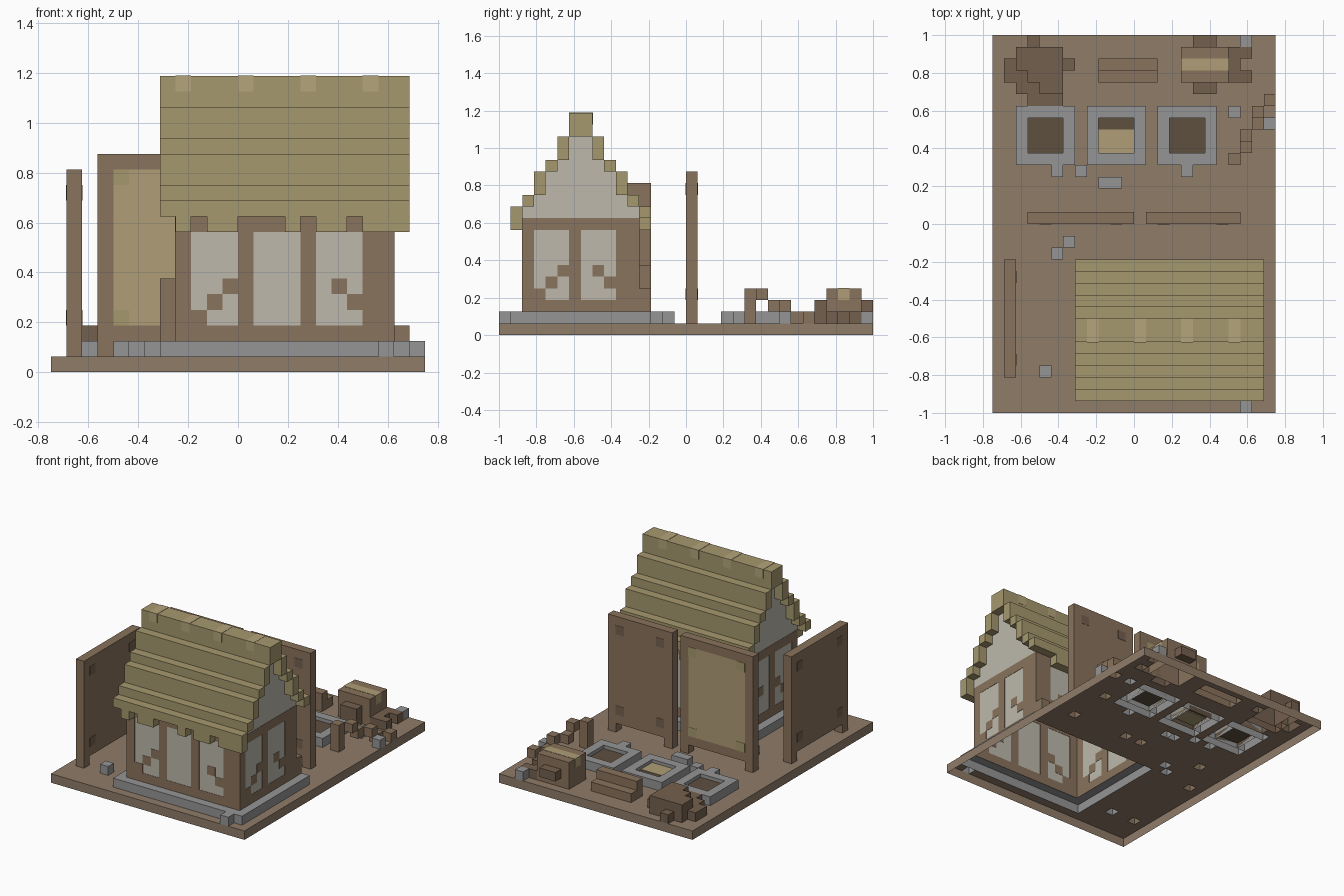
import bpy, bmesh

if "Cube" in bpy.data.objects:
    bpy.data.objects.remove(bpy.data.objects["Cube"])

U = 1 / 16          # one block
E = 0.03            # how far flat inlays stand proud, in blocks
mats, footprints = {}, []
COL = dict(earth="8F7C69", timber="8A735D", dark="74604E", cream="BDB9AC", thatch="A6986E",
           straw="B5A57C", cloth="AF9E76", stone="949594", soil="5F5040")


def material(key):
    if key not in mats:
        m = bpy.data.materials.new(key)
        rgb = [int(COL[key][i:i + 2], 16) / 255 for i in (0, 2, 4)]
        m.diffuse_color = [((c + .055) / 1.055) ** 2.4 for c in rgb] + [1]
        m.use_nodes = True
        m.node_tree.nodes["Principled BSDF"].inputs["Base Color"].default_value = m.diffuse_color
        mats[key] = m
    return mats[key]


def finish(name, bm, col):
    bmesh.ops.remove_doubles(bm, verts=bm.verts, dist=1e-5)
    me = bpy.data.meshes.new(name)
    bm.to_mesh(me)
    bm.free()
    me.materials.append(material(col))
    ob = bpy.data.objects.new(name, me)
    bpy.context.collection.objects.link(ob)


def add_box(bm, b, skip=""):
    """Box in block units; skip lists omitted sides: x X y Y z Z."""
    x0, x1, y0, y1, z0, z1 = [c * U for c in b]
    v = [bm.verts.new((x, y, z)) for x in (x0, x1) for y in (y0, y1) for z in (z0, z1)]
    sides = dict(x=(0, 1, 3, 2), X=(4, 6, 7, 5), y=(0, 4, 5, 1),
                 Y=(2, 3, 7, 6), z=(0, 2, 6, 4), Z=(1, 5, 7, 3))
    for k, f in sides.items():
        if k not in skip:
            bm.faces.new([v[i] for i in f])


def boxes(name, col, items, skip=""):
    bm = bmesh.new()
    for b in items:
        ground = b[4] == 1          # blocks on the ground are open below
        if ground:
            footprints.append(b[:4])
        add_box(bm, b, skip + ("z" if ground else ""))
    finish(name, bm, col)


def sheet(bm, x0, x1, y0, y1, z, holes):
    """Flat grid of block faces with rectangular holes."""
    for x in range(x0, x1):
        for y in range(y0, y1):
            if any(h[0] <= x < h[1] and h[2] <= y < h[3] for h in holes):
                continue
            bm.faces.new([bm.verts.new(((x + i) * U, (y + j) * U, z * U))
                          for i, j in ((0, 0), (1, 0), (1, 1), (0, 1))])


# Foundation rim around the open house
HX0, HX1, HY0, HY1 = -4, 10, -14, -4
bm = bmesh.new()
add_box(bm, (-5, 11, -15, -3, 1, 2), "zZ")
sheet(bm, -5, 11, -15, -3, 2, [(HX0, HX1, HY0, HY1)])
footprints.append((-5, 11, -15, -3))
finish("foundation", bm, "stone")

# Plaster walls and stepped gables
boxes("plaster_walls", "cream", [(HX0, HX1, HY0, HY1, 2, 10)], "zZ")
tiers = [(-14, -4, 10, 11), (-13, -5, 11, 12), (-12, -6, 12, 14), (-11, -7, 14, 15), (-10, -8, 15, 17)]
boxes("gables", "cream", [(HX0, HX1, *t) for t in tiers], "zZyY")

# Timber framing flush on the walls
long_side = [(-4, 10, 2, 3), (-4, 10, 9, 10)] + \
    [(a, b, 3, 9) for a, b in ((-4, -3), (0, 1), (4, 5), (8, 10))] + \
    [(-1, 0, 5, 6), (-2, -1, 4, 5), (-3, -2, 3, 4), (6, 7, 5, 6), (7, 8, 4, 5)]
short_side = [(-14, -4, 2, 3), (-14, -4, 9, 10)] + \
    [(a, b, 3, 9) for a, b in ((-14, -13), (-10, -9), (-6, -4))] + \
    [(-11, -10, 5, 6), (-12, -11, 4, 5), (-13, -12, 3, 4), (-8, -7, 5, 6), (-7, -6, 4, 5)]
for label, y in (("front", HY0), ("back", HY1)):
    boxes(label + "_timbers", "timber", [(a, b, y - E, y + E, c, d) for a, b, c, d in long_side])
for label, x in (("left", HX0), ("right", HX1)):
    boxes(label + "_timbers", "timber", [(x - E, x + E, a, b, c, d) for a, b, c, d in short_side])
boxes("broken_timbers", "timber", [(-5, -4, -4, -3, 2, 6), (9, 10, -4, -3, 2, 4)])

# Stepped thatch, mirrored about the ridge at y = -9
steps = [(-15, -14, 10, 11), (-14, -13, 11, 12), (-13, -12, 12, 14), (-12, -11, 14, 15), (-11, -10, 15, 17)]
rows = [(-5, 11, *s) for s in steps] + [(-5, 11, -18 - s[1], -18 - s[0], s[2], s[3]) for s in steps]
boxes("thatch_roof", "thatch", rows + [(-5, 11, -10, -8, 17, 19)])
boxes("ragged_front_eave", "thatch",
      [(a, b, -15, -14, 9, 10) for a, b in ((-4, -3), (-2, 0), (3, 4), (5, 7), (8, 11))])
boxes("ragged_back_eave", "thatch",
      [(a, b, -4, -3, 9, 10) for a, b in ((-4, -2), (0, 3), (5, 8))])
boxes("ridge_straw", "straw",
      [(x, x + 1, -10 - E, -8 + E, 18, 19 + E) for x in (-4, 0, 4, 8)])


# Hide-drying frames: two legs, rails and an infill sheet
def screen(name, a0, a1, at, top, fill, along_x):
    def place(a, b, c, d, e=0):
        if along_x:
            return (a, b, at - e, at + 1 + e, c, d)
        return (at - e, at + 1 + e, a, b, c, d)
    boxes(name + "_frame", "timber", [
        place(a0, a0 + 1, 1, top), place(a1 - 1, a1, 1, top),
        place(a0 + 1, a1 - 1, 2, 3), place(a0 + 1, a1 - 1, top - 1, top)])
    boxes(name + "_sheet", fill, [place(a0 + 1, a1 - 1, 3, top - 1)])
    boxes(name + "_corners", "thatch" if fill == "cloth" else "dark",
          [place(a, a + 1, z, z + 1, E) for a in (a0 + 1, a1 - 2) for z in (3, top - 2)])


screen("pale_screen", -9, 0, 0, 14, "cloth", True)
screen("brown_screen", 1, 9, 0, 14, "timber", True)
screen("side_screen", -13, -3, -11, 13, "timber", False)

# Stone-edged garden beds
for i, x in enumerate((-10, -4, 2)):
    boxes(f"bed_edge_{i}", "stone", [
        (x, x + 5, 5, 6, 1, 2), (x, x + 5, 9, 10, 1, 2),
        (x, x + 1, 6, 9, 1, 2), (x + 4, x + 5, 6, 9, 1, 2)])
    boxes(f"bed_soil_{i}", "soil", [(x + 1, x + 4, 6, 9, 1, 1.6)])
boxes("bed_straw", "cloth", [(-3, 0, 6, 8, 1.5, 1.65)])

# Loose stones
spots = [(-7, 4), (-5, 4), (4, 4), (-3, 3), (-2, 3), (8, 9), (9, 15), (11, 8),
         (-6, -2), (-7, -3), (-8, -13), (9, -16)]
boxes("loose_stones", "stone", [(x, x + 1, y, y + 1, 1, 2) for x, y in spots])

# Stepped bench
boxes("bench", "timber", [(-3, 2, 12, 13, 1, 3), (-3, 2, 13, 14, 1, 2)])

# Crate with strap and scraps of wood round it
boxes("crate", "timber", [(4, 8, 12, 15, 1, 4)])
boxes("crate_strap", "cloth", [(4 - E, 8 + E, 13, 14, 3, 4 + E)])
boxes("crate_scraps", "dark", [
    (5, 7, 11, 12, 1, 3), (5, 7, 15, 16, 2, 3), (8, 9, 12, 15, 1, 2),
    (9, 10, 12, 13, 1, 2), (9, 10, 14, 15, 1, 2)])

# Leaning log on a post
boxes("leaning_log", "timber", [
    (8, 9, 5, 6, 1, 4), (9, 10, 6, 7, 3, 4), (9, 10, 7, 8, 2, 3),
    (10, 11, 8, 9, 2, 3), (10, 11, 9, 10, 1, 2), (11, 12, 10, 11, 1, 2)])

# Woodpile
boxes("woodpile", "dark", [
    (-9, -6, 12, 15, 1, 3), (-10, -9, 12, 13, 1, 2), (-10, -9, 13, 15, 1, 3),
    (-10, -6, 11, 12, 1, 2), (-9, -6, 10, 11, 1, 2), (-11, -10, 12, 14, 1, 2),
    (-6, -5, 13, 14, 1, 2), (-9, -8, 15, 16, 1, 2), (-8, -6, 11, 12, 2, 3)])

# Earth base: open underneath, holes under everything standing on it
bm = bmesh.new()
add_box(bm, (-12, 12, -16, 16, 0, 1), "zZ")
sheet(bm, -12, 12, -16, 16, 1, footprints)
finish("earth_base", bm, "earth")
